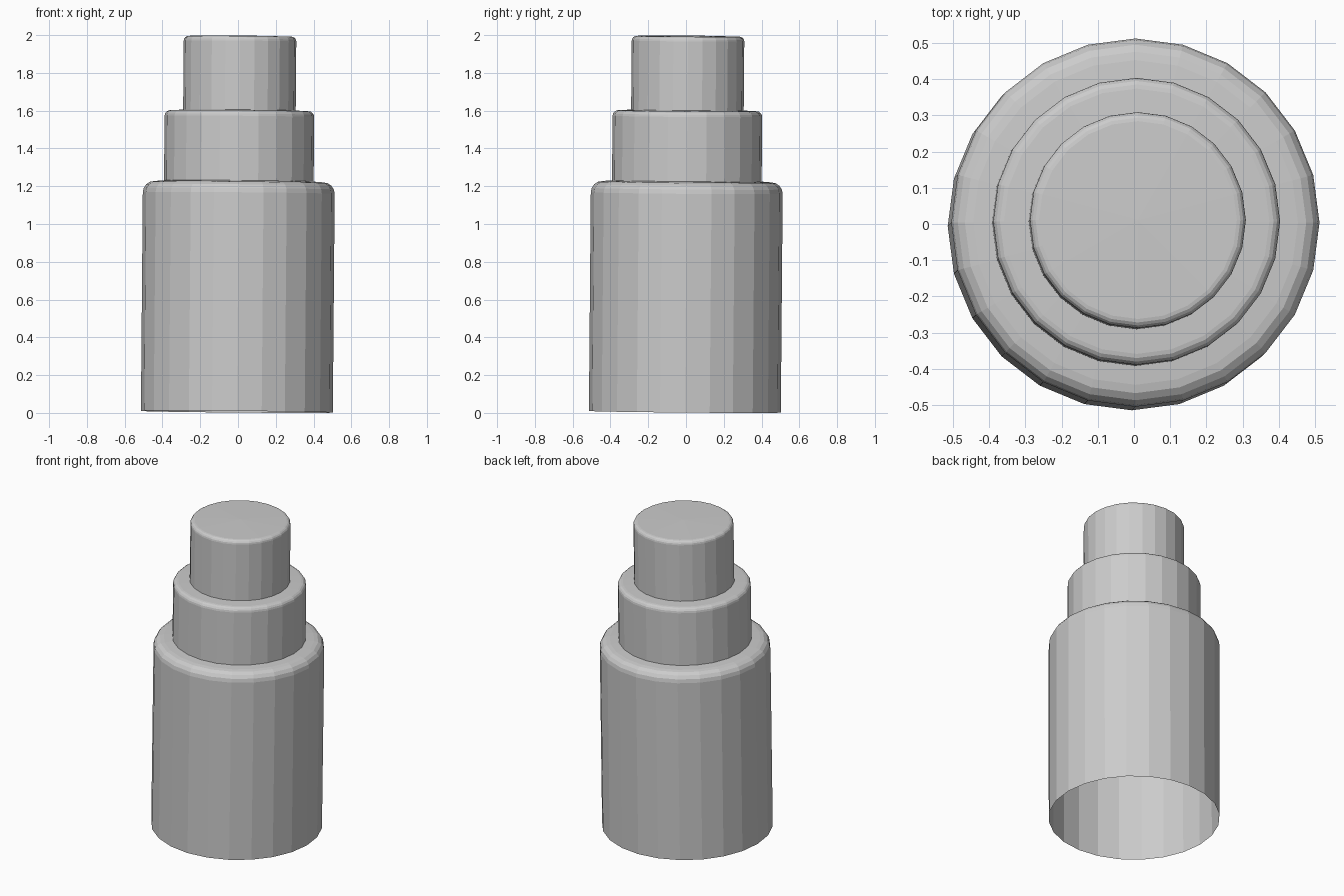
import bpy
import bmesh
from math import cos, sin, pi
from mathutils import Matrix, Vector

cube = bpy.data.objects.get("Cube")
if cube:
    bpy.data.objects.remove(cube, do_unlink=True)

SIDES = 24
grey = bpy.data.materials.new("light_grey")
grey.use_nodes = True
colour = (0.6, 0.6, 0.6, 1)
grey.diffuse_color = colour
grey.node_tree.nodes["Principled BSDF"].inputs["Base Color"].default_value = colour

# The whole stack leans very slightly towards +x and +y
lean = Matrix.Rotation(0.012, 4, Vector((-1, 1, 0)))
lean = Matrix.Translation((-0.006, -0.006, 0.006)) @ lean


def tier(name, radius, bottom, top, inner, bevel, drop):
    """Open-bottomed drum with a rounded shoulder, closed only if inner is 0."""
    profile = [(radius, bottom)]
    for i in range(5):
        a = i * pi / 8
        profile.append((radius - bevel * (1 - cos(a)),
                        top - drop - bevel * (1 - sin(a))))
    if inner:
        profile.append((inner, top))
    bm = bmesh.new()
    rings = []
    for r, z in profile:
        rings.append([bm.verts.new((r * cos(2 * pi * i / SIDES),
                                    r * sin(2 * pi * i / SIDES), z))
                      for i in range(SIDES)])
    for low, high in zip(rings, rings[1:]):
        for i in range(SIDES):
            j = (i + 1) % SIDES
            bm.faces.new((low[i], low[j], high[j], high[i]))
    # Gently domed cap
    if not inner:
        centre = bm.verts.new((0, 0, top))
        for i in range(SIDES):
            bm.faces.new((rings[-1][i], rings[-1][(i + 1) % SIDES], centre))
    mesh = bpy.data.meshes.new(name)
    bm.to_mesh(mesh)
    bm.free()
    mesh.materials.append(grey)
    obj = bpy.data.objects.new(name, mesh)
    bpy.context.collection.objects.link(obj)
    obj.matrix_world = lean
    return obj


tier("lower_drum", 0.508, 0, 1.222, 0.396, 0.06, 0.004)
tier("middle_drum", 0.396, 1.222, 1.597, 0.298, 0.03, 0.003)
tier("upper_drum", 0.298, 1.597, 1.993, 0, 0.025, 0.005)
